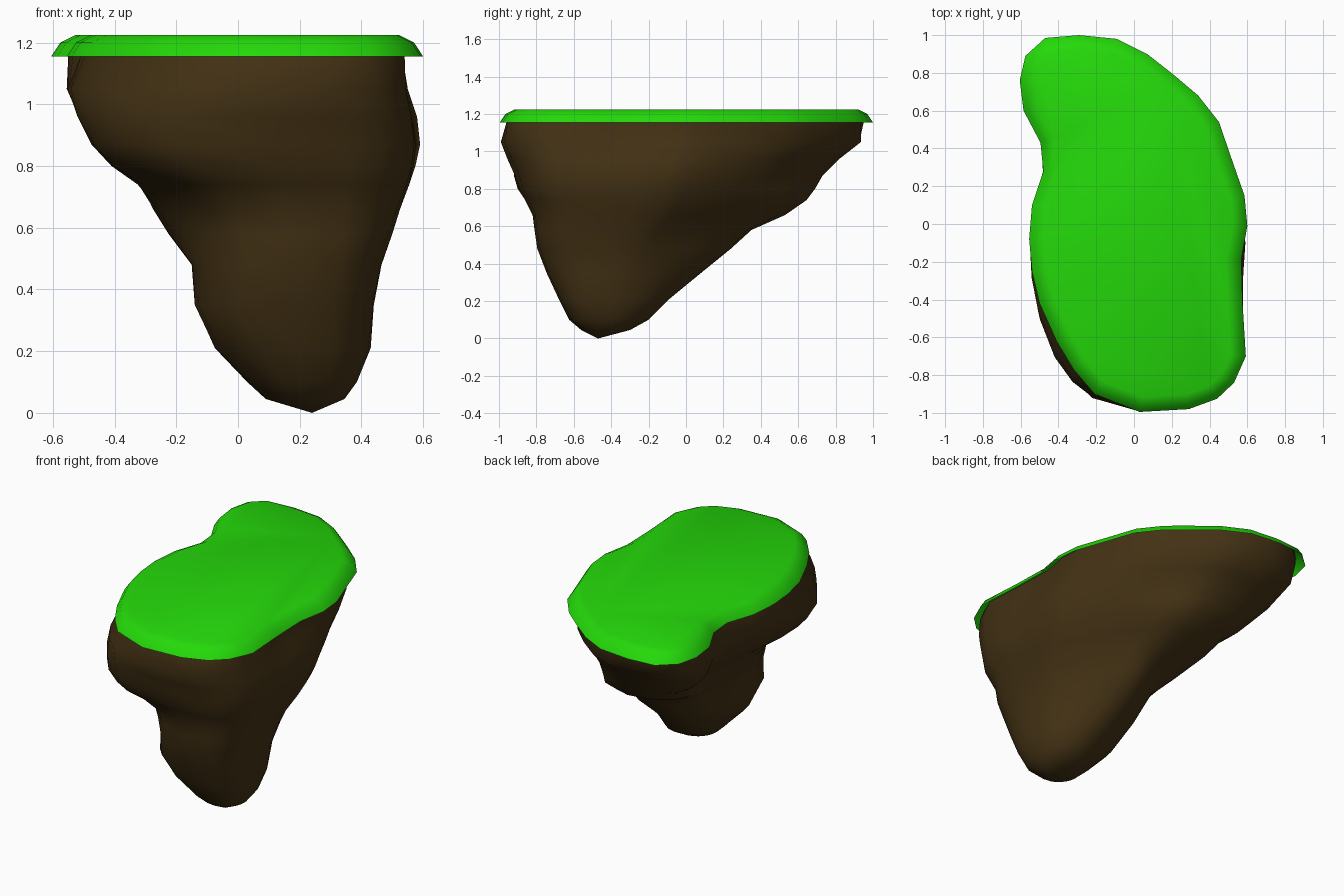
import bpy, bmesh, math
from mathutils import Vector

if "Cube" in bpy.data.objects:
    bpy.data.objects.remove(bpy.data.objects["Cube"])

# Kidney-shaped outline of the island, seen from the top
OUTLINE = [(-.29, 1), (-.09, .98), (.07, .9), (.21, .79), (.34, .68), (.45, .54),
           (.515, .35), (.585, .15), (.6, -.01), (.568, -.19), (.575, -.42),
           (.592, -.7), (.53, -.84), (.44, -.925), (.29, -.98), (.03, -.995),
           (-.21, -.9), (-.32, -.77), (-.41, -.62), (-.5, -.42), (-.54, -.25),
           (-.555, -.08), (-.54, .1), (-.48, .28), (-.495, .43), (-.585, .6),
           (-.605, .76), (-.575, .89), (-.47, .985)]
OUTLINE = [Vector(p) for p in reversed(OUTLINE)]      # counter-clockwise


def inset(pts, d):
    out = []
    for i, p in enumerate(pts):
        t = (pts[(i + 1) % len(pts)] - pts[i - 1]).normalized()
        out.append(p + Vector((-t.y, t.x)) * d)
    return out


def fit(pts, x0, x1, y0, y1):
    xs, ys = [p.x for p in pts], [p.y for p in pts]
    fx = (x1 - x0) / (max(xs) - min(xs))
    fy = (y1 - y0) / (max(ys) - min(ys))
    return [Vector((x0 + (p.x - min(xs)) * fx, y0 + (p.y - min(ys)) * fy)) for p in pts]


def section(blend, x0, x1, y0, y1, front_left, front_right, back_right, back_left):
    """Outline blended to an ellipse, fitted to a box, corners pushed out or in."""
    pts = []
    for p in inset(OUTLINE, 0.04):
        a = math.atan2(p.y, p.x / 0.6)
        pts.append(p.lerp(Vector((0.56 * math.cos(a), 0.96 * math.sin(a))), blend))
    corner = {(-1, -1): front_left, (1, -1): front_right,
              (1, 1): back_right, (-1, 1): back_left}
    out = []
    for n, p in zip(fit(pts, -1, 1, -1, 1), fit(pts, x0, x1, y0, y1)):
        s = (1 if n.x > 0 else -1, 1 if n.y > 0 else -1)
        out.append(p + Vector(s).normalized() * corner[s] * 2 * abs(n.x * n.y))
    return fit(out, x0, x1, y0, y1)


def loft(name, rings, color, angle, top=False, tip=None):
    """Skin a stack of (z, points) rings, given from top to bottom."""
    bm = bmesh.new()
    loops = [[bm.verts.new((p.x, p.y, z)) for p in pts] for z, pts in rings]
    n = len(loops[0])
    if top:
        bm.faces.new(loops[0])
    for a, b in zip(loops, loops[1:]):
        for i in range(n):
            j = (i + 1) % n
            bm.faces.new((a[i], b[i], b[j], a[j]))
    if tip:
        v = bm.verts.new(tip)
        for i in range(n):
            bm.faces.new((loops[-1][i], v, loops[-1][(i + 1) % n]))
    me = bpy.data.meshes.new(name)
    bm.to_mesh(me)
    bm.free()
    ob = bpy.data.objects.new(name, me)
    bpy.context.collection.objects.link(ob)
    mat = bpy.data.materials.new(name + "_material")
    mat.diffuse_color = color
    mat.use_nodes = True
    mat.node_tree.nodes["Principled BSDF"].inputs["Base Color"].default_value = mat.diffuse_color
    me.materials.append(mat)
    bpy.ops.object.select_all(action='DESELECT')
    ob.select_set(True)
    bpy.context.view_layer.objects.active = ob
    bpy.ops.object.shade_smooth_by_angle(angle=math.radians(angle))
    return ob


# Grass cap with a rounded rim, open underneath
loft("grass_cap", [(1.225, inset(OUTLINE, .08)), (1.2, inset(OUTLINE, .03)),
                   (1.155, OUTLINE)], (.018, .7, .003, 1), 62, top=True)

# Rock body: z, blend to ellipse, x min, x max, y min, y max, then the push
# of the front left, front right, back right and back left corners
LEVELS = [(1.2, 0, -.55, .54, -.95, .95, 0, 0, 0, 0),
          (1.155, .05, -.55, .54, -.96, .95, 0, .02, 0, 0),
          (1.05, .25, -.555, .55, -.99, .935, .03, .03, -.02, 0),
          (.96, .35, -.52, .58, -.955, .82, .09, .03, -.05, .02),
          (.87, .45, -.475, .59, -.92, .73, .15, .04, -.09, .03),
          (.8, .5, -.41, .575, -.9, .69, .15, .05, -.11, .04),
          (.74, .6, -.325, .555, -.86, .645, .07, .06, -.125, .03),
          (.66, .7, -.275, .525, -.82, .53, .0, .07, -.12, .04),
          (.58, .8, -.225, .5, -.81, .35, 0, .08, -.1, .03),
          (.48, .9, -.15, .465, -.795, .24, .03, .07, -.08, 0),
          (.35, 1, -.14, .44, -.745, .08, .05, .07, -.06, 0),
          (.21, 1, -.075, .43, -.68, -.09, .03, .04, -.02, 0),
          (.1, 1, .03, .385, -.625, -.2, 0, .02, 0, 0),
          (.045, 1, .09, .345, -.56, -.3, 0, 0, 0, 0)]
loft("rock_body", [(l[0], section(*l[1:])) for l in LEVELS],
     (.056, .031, .007, 1), 70, tip=(.24, -.47, 0))
